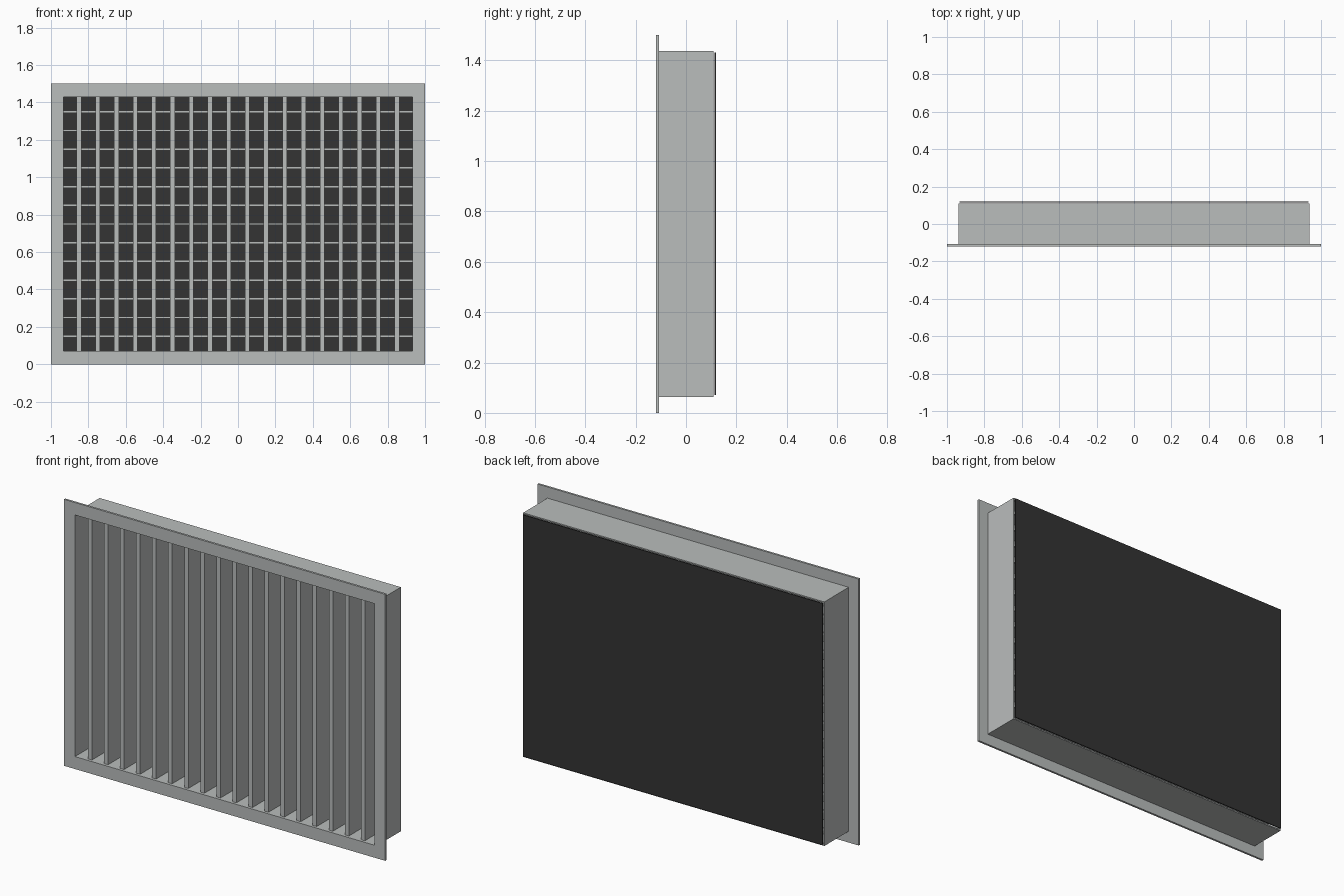
import bpy, bmesh

if "Cube" in bpy.data.objects:
    bpy.data.objects.remove(bpy.data.objects["Cube"])


def material(name, value):
    m = bpy.data.materials.new(name)
    m.diffuse_color = (*value, 1)
    m.use_nodes = True
    m.node_tree.nodes["Principled BSDF"].inputs["Base Color"].default_value = m.diffuse_color
    return m


GREY = material("light grey metal", (0.49, 0.51, 0.505))
DARK = material("dark backing", (0.033, 0.033, 0.033))


def finish(bm, name, mat):
    bmesh.ops.recalc_face_normals(bm, faces=bm.faces)
    mesh = bpy.data.meshes.new(name)
    bm.to_mesh(mesh)
    bm.free()
    mesh.materials.append(mat)
    obj = bpy.data.objects.new(name, mesh)
    bpy.context.collection.objects.link(obj)
    return obj


def box(name, x, y, z, mat):
    """Box from (min, max) ranges."""
    bm = bmesh.new()
    bmesh.ops.create_cube(bm, size=1)
    for v in bm.verts:
        v.co = [(lo + hi) / 2 + c * (hi - lo) for c, (lo, hi) in zip(v.co, (x, y, z))]
    return finish(bm, name, mat)


def ring(name, outer, inner, y, mat):
    """Rectangular frame centred on z = 0.75; outer and inner are half sizes."""
    bm = bmesh.new()
    loops = []
    for (w, h), depth in ((outer, y[0]), (inner, y[0]), (inner, y[1]), (outer, y[1])):
        loops.append([bm.verts.new((sx * w, depth, 0.75 + sz * h))
                      for sx, sz in ((-1, -1), (1, -1), (1, 1), (-1, 1))])
    for i in range(4):
        a, b = loops[i], loops[(i + 1) % 4]
        for j in range(4):
            k = (j + 1) % 4
            bm.faces.new((a[j], a[k], b[k], b[j]))
    return finish(bm, name, mat)


# Front flange and the duct sleeve behind it
ring("front_flange", (1.0, 0.75), (0.932, 0.68), (-0.119, -0.107), GREY)
ring("duct_sleeve", (0.938, 0.687), (0.932, 0.68), (-0.107, 0.109), GREY)

# Upright blades in front
for i in range(18):
    x = -0.85 + 0.1 * i
    box(f"vertical_blade_{i + 1}", (x - 0.0125, x + 0.0125), (-0.103, 0.005),
        (0.07, 1.43), GREY)

# Level blades behind the upright ones
for i in range(13):
    z = 0.15 + 0.1 * i
    box(f"horizontal_blade_{i + 1}", (-0.932, 0.932), (0.012, 0.105),
        (z - 0.0065, z + 0.0065), GREY)

# Dark plate closing the back, standing slightly off the sleeve
box("back_plate", (-0.932, 0.932), (0.114, 0.119), (0.071, 1.431), DARK)
